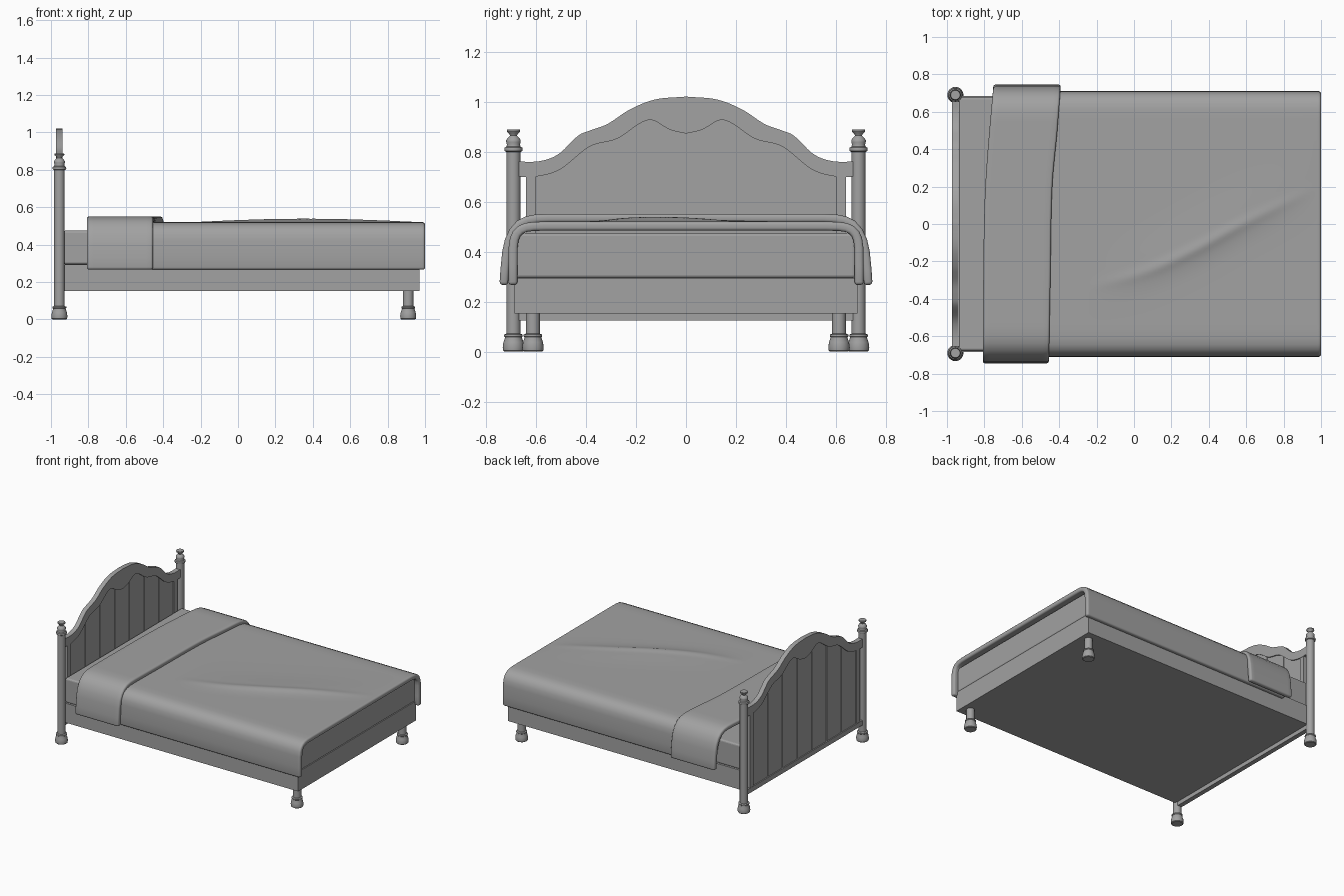
import bpy
import bmesh
import math
from math import radians
from mathutils import Vector

old = bpy.data.objects.get("Cube")
if old:
    bpy.data.objects.remove(old, do_unlink=True)

GREY = (0.36, 0.36, 0.36, 1)
grey = bpy.data.materials.new("plain grey")
grey.use_nodes = True
grey.diffuse_color = GREY
grey.node_tree.nodes["Principled BSDF"].inputs["Base Color"].default_value = GREY


def finish(name, bm, smooth=True, angle=35):
    """Turn a bmesh into a named object."""
    mesh = bpy.data.meshes.new(name)
    bm.to_mesh(mesh)
    bm.free()
    mesh.materials.append(grey)
    for p in mesh.polygons:
        p.use_smooth = smooth
    if smooth:
        mesh.set_sharp_from_angle(angle=radians(angle))
    ob = bpy.data.objects.new(name, mesh)
    bpy.context.scene.collection.objects.link(ob)
    return ob


def bevel(ob, width, segments=3):
    mod = ob.modifiers.new("soft edges", "BEVEL")
    mod.width, mod.segments = width, segments
    mod.limit_method, mod.angle_limit = "ANGLE", radians(50)


def box(name, lo, hi, width=0.0):
    bm = bmesh.new()
    bmesh.ops.create_cube(bm, size=1)
    lo, hi = Vector(lo), Vector(hi)
    for v in bm.verts:
        v.co = (lo + hi) / 2 + v.co * (hi - lo)
    ob = finish(name, bm, smooth=False)
    if width:
        bevel(ob, width)
    return ob


def lathe(name, profile, x, y, steps=24):
    """Spin a (radius, height) profile about an upright axis."""
    bm = bmesh.new()
    rings = []
    for r, z in profile:
        rings.append([bm.verts.new((x + r * math.cos(math.tau * k / steps),
                                    y + r * math.sin(math.tau * k / steps), z))
                      for k in range(steps)])
    for a, b in zip(rings, rings[1:]):
        for k in range(steps):
            n = (k + 1) % steps
            bm.faces.new((a[k], a[n], b[n], b[k]))
    bm.faces.new(rings[0][::-1])
    bm.faces.new(rings[-1])
    return finish(name, bm)


def curve(points):
    """Smooth height function through (position, height) points."""
    def slope(i):
        a, b = points[max(i - 1, 0)], points[min(i + 1, len(points) - 1)]
        return (b[1] - a[1]) / (b[0] - a[0])

    def height(p):
        p = min(max(p, points[0][0]), points[-1][0])
        i = max(k for k in range(len(points) - 1) if points[k][0] <= p)
        (p0, h0), (p1, h1) = points[i], points[i + 1]
        w = p1 - p0
        t = (p - p0) / w
        return ((1 + 2 * t) * (1 - t) ** 2 * h0 + t * (1 - t) ** 2 * w * slope(i)
                + t * t * (3 - 2 * t) * h1 + t * t * (t - 1) * w * slope(i + 1))
    return height


def board(name, y0, y1, lower, upper, x0, x1, steps):
    """Upright board between two height functions of y."""
    bm = bmesh.new()
    cols = []
    for k in range(steps + 1):
        y = y0 + (y1 - y0) * k / steps
        cols.append([bm.verts.new((x0, y, f(y))) for f in (lower, upper)])
    for a, b in zip(cols, cols[1:]):
        bm.faces.new((a[0], b[0], b[1], a[1]))
    ext = bmesh.ops.extrude_face_region(bm, geom=bm.faces[:])
    moved = [g for g in ext["geom"] if isinstance(g, bmesh.types.BMVert)]
    bmesh.ops.translate(bm, verts=moved, vec=(x1 - x0, 0, 0))
    bmesh.ops.recalc_face_normals(bm, faces=bm.faces[:])
    return finish(name, bm)


def drape(name, side, start, end, thick, steps, bump=None):
    """Cloth hanging over both sides; side is a list of (y, z) from hem to top."""
    ys = 60
    top_y, top_z = side[-1]
    section = [(-y, z) for y, z in side]
    section += [(-top_y + 2 * top_y * k / ys, top_z) for k in range(1, ys)]
    section += side[::-1]
    bm = bmesh.new()
    rows = []
    for i in range(steps + 1):
        row = []
        for y, z in section:
            x = start(y) + (end(y) - start(y)) * i / steps
            row.append(bm.verts.new((x, y, z + (bump(x, y) if bump else 0))))
        rows.append(row)
    for a, b in zip(rows, rows[1:]):
        for j in range(len(section) - 1):
            bm.faces.new((a[j], b[j], b[j + 1], a[j + 1]))
    ob = finish(name, bm, angle=60)
    sol = ob.modifiers.new("thickness", "SOLIDIFY")
    sol.thickness, sol.offset = thick, -1
    bevel(ob, 0.012)
    return ob


# Headboard: arched frame, beaded planks, stiles and bottom rail
half_outer = [(0, 1.02), (.125, 1.008), (.225, .968), (.315, .91), (.385, .884),
              (.43, .865), (.51, .79), (.585, .762), (.68, .76)]
half_inner = [(0, .872), (.065, .888), (.135, .926), (.18, .915), (.275, .852),
              (.385, .82), (.505, .728), (.6, .70), (.68, .70)]
outer_half, inner_half = curve(half_outer), curve(half_inner)


def outer(y):
    return outer_half(abs(y))


def inner(y):
    return inner_half(abs(y))


def tucked(y):
    return inner(y) + 0.02


def floor_line(y):
    return 0.13


board("headboard_arch", -.67, .67, inner, outer, -.972, -.938, 96)
board("headboard_panel", -.61, .61, floor_line, tucked, -.959, -.951, 60)
plank_width = 1.2 / 7
for n in range(7):
    left = -.6 + n * plank_width
    board("headboard_plank_%d" % (n + 1), left + .005, left + plank_width - .005,
          floor_line, tucked, -.964, -.946, 14)
for s, label in ((1, "left"), (-1, "right")):
    y0, y1 = sorted((s * .6, s * .64))
    box("headboard_stile_" + label, (-.97, y0, .13), (-.94, y1, .72))
box("headboard_bottom_rail", (-.972, -.67, .125), (-.938, .67, .16))

# Turned posts and foot legs
foot = [(.036, 0), (.041, .004), (.043, .018), (.04, .038), (.034, .055),
        (.034, .058), (.037, .061), (.037, .068), (.028, .072)]
finial = [(.028, .798), (.035, .802), (.037, .808), (.035, .816), (.028, .82),
          (.026, .828), (.029, .838), (.029, .846), (.022, .856), (.014, .864),
          (.016, .87), (.025, .878), (.027, .882), (.025, .888), (.012, .888)]
for s, label in ((1, "left"), (-1, "right")):
    lathe("head_post_" + label, foot + finial, -.955, s * .69)
    lathe("foot_leg_" + label, foot + [(.028, .16)], .91, s * .612)

# Base and mattress
box("bed_base", (-.935, -.685, .152), (.97, .685, .295))
box("mattress", (-.935, -.678, .295), (.97, .678, .475), .012)

# Blanket with a diagonal crease
crease = curve([(-.25, -.34), (.05, -.26), (.3, -.15), (.6, .01), (.95, .18)])


def wrinkle(x, y):
    if x < -.25 or x > .98:
        return 0
    fade = math.sin(math.pi * (x + .25) / 1.23)
    d = y - crease(x)
    swell = .011 * math.exp(-(d / (.2 if d > 0 else .08)) ** 2)
    return fade * (swell + .008 * math.exp(-(d / .03) ** 2))


blanket_side = [(.71, .267), (.71, .34), (.709, .42), (.704, .455), (.692, .482),
                (.672, .502), (.645, .514), (.61, .519), (.56, .52)]
drape("blanket", blanket_side, lambda y: -.72, lambda y: 1.0, .036, 90, wrinkle)

# Turned-down fold lying askew over the blanket
fold_side = [(.746, .268), (.742, .33), (.735, .4), (.724, .45), (.704, .492),
             (.676, .523), (.64, .541), (.6, .549), (.55, .551)]
fold_start = curve([(-.75, -.808), (-.3, -.806), (.2, -.795), (.75, -.752)])
fold_end = curve([(-.75, -.455), (-.3, -.447), (.2, -.437), (.5, -.41), (.75, -.392)])
drape("blanket_fold", fold_side, fold_start, fold_end, .034, 10)
